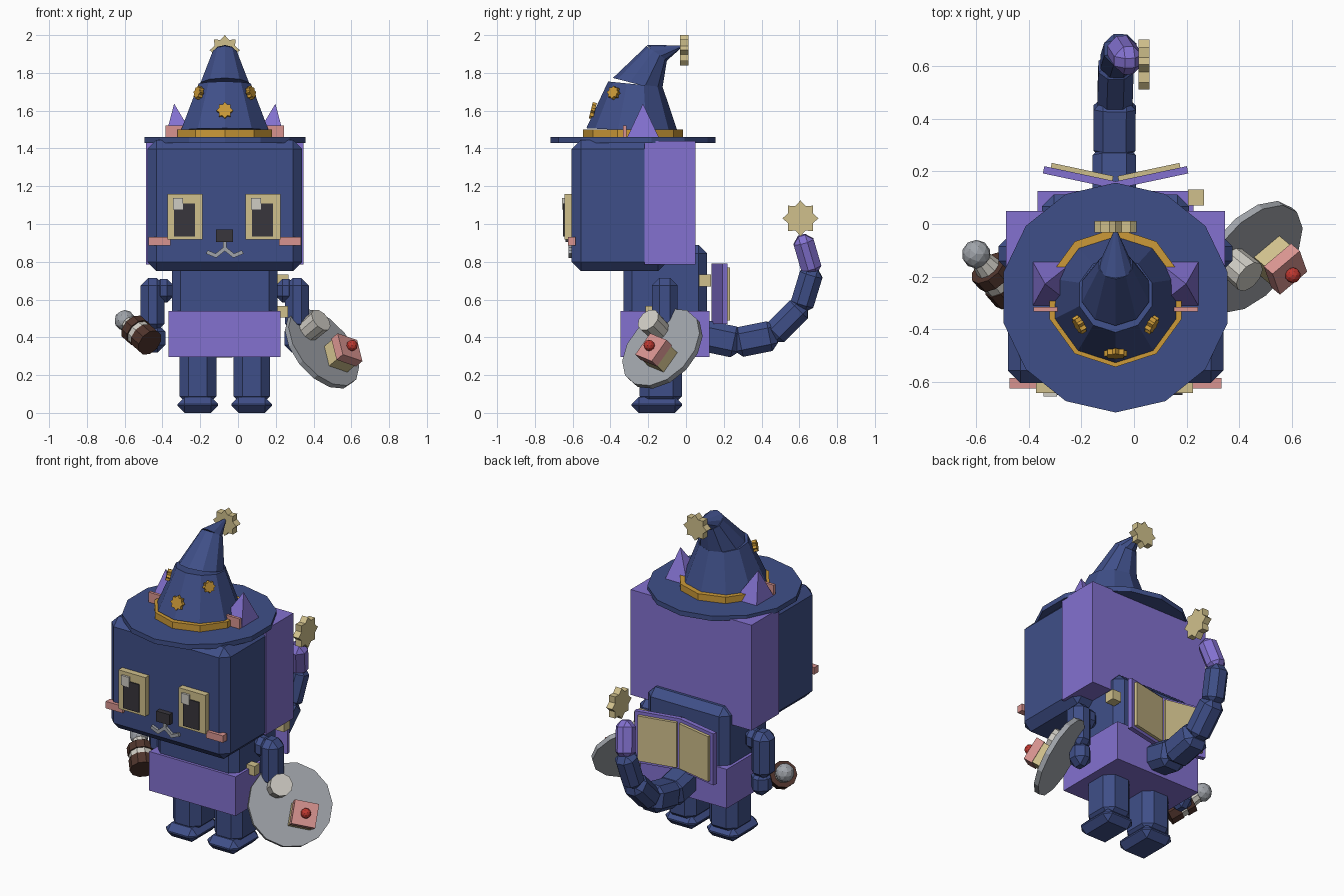
import bpy, bmesh, math
from mathutils import Matrix, Vector

if "Cube" in bpy.data.objects:
    bpy.data.objects.remove(bpy.data.objects["Cube"])

CX = -0.07  # symmetry plane of the figure


def mat(name, hexcol):
    m = bpy.data.materials.new(name)
    lin = []
    for i in (0, 2, 4):
        c = int(hexcol[i:i + 2], 16) / 255
        lin.append(c / 12.92 if c < 0.04045 else ((c + 0.055) / 1.055) ** 2.4)
    m.diffuse_color = (*lin, 1)
    m.use_nodes = True
    m.node_tree.nodes["Principled BSDF"].inputs["Base Color"].default_value = m.diffuse_color
    return m


BLUE, PURPLE = mat("night blue", "3f4f88"), mat("purple", "8371d0")
GOLD, CREAM = mat("gold", "cc9a38"), mat("cream", "d0c08c")
DARK, PINK = mat("charcoal", "38363c"), mat("pink", "d89490")
GRAY, LIGHT = mat("gray", "a0a4aa"), mat("off white", "cfccc4")
BROWN, RED = mat("brown", "4f342c"), mat("red", "c03830")


def finish(bm, name, material, matrix=None):
    if matrix is not None:
        bm.transform(matrix)
    bmesh.ops.recalc_face_normals(bm, faces=bm.faces)
    me = bpy.data.meshes.new(name)
    bm.to_mesh(me)
    bm.free()
    me.materials.append(material)
    ob = bpy.data.objects.new(name, me)
    bpy.context.collection.objects.link(ob)
    return ob


def box(name, material, x, y, z, bevel=0, matrix=None):
    """Box from (min, max) ranges, optionally chamfered."""
    bm = bmesh.new()
    bmesh.ops.create_cube(bm, size=1)
    for v in bm.verts:
        v.co = [r[0] + (c + 0.5) * (r[1] - r[0]) for c, r in zip(v.co, (x, y, z))]
    if bevel:
        bmesh.ops.bevel(bm, geom=bm.edges[:], offset=bevel, segments=1, affect='EDGES')
    return finish(bm, name, material, matrix)


def mirror_range(r):
    return (2 * CX - r[1], 2 * CX - r[0])


def pair(name, material, x, y, z, bevel=0):
    box("left_" + name, material, x, y, z, bevel)
    box("right_" + name, material, mirror_range(x), y, z, bevel)


def frame(origin, axis, side=Vector((1, 0, 0))):
    """Matrix whose z follows axis and whose x stays near side."""
    w = Vector(axis).normalized()
    u = (side - w * side.dot(w)).normalized()
    v = w.cross(u)
    m = Matrix((u, v, w)).transposed().to_4x4()
    m.translation = origin
    return m


def loft(name, material, rings, n, matrix=None, phase=-math.pi / 2):
    """Rings of (center x, y, z, radius, tilt back) joined with flat faces."""
    bm = bmesh.new()
    rows = []
    for cx, cy, cz, r, tilt in rings:
        rot = Matrix.Rotation(-tilt, 3, 'X')
        rows.append([bm.verts.new(Vector((cx, cy, cz)) + rot @ Vector(
            (r * math.cos(phase + math.tau * i / n), r * math.sin(phase + math.tau * i / n), 0)))
            for i in range(n)])
    for a, b in zip(rows, rows[1:]):
        for i in range(n):
            bm.faces.new((a[i], a[(i + 1) % n], b[(i + 1) % n], b[i]))
    bm.faces.new(rows[0][::-1])
    bm.faces.new(rows[-1])
    return finish(bm, name, material, matrix)


def rod(name, material, matrix, z0, z1, r0, r1, n=12):
    return loft(name, material, [(0, 0, z0, r0, 0), (0, 0, z1, r1, 0)], n, matrix)


def star(name, material, center, normal, r, thick):
    bm = bmesh.new()
    pts = [(r if i % 2 == 0 else r * 0.74) for i in range(16)]
    vs = [bm.verts.new((p * math.cos(math.tau * i / 16), p * math.sin(math.tau * i / 16), -thick / 2))
          for i, p in enumerate(pts)]
    f = bm.faces.new(vs)
    ex = bmesh.ops.extrude_face_region(bm, geom=[f])
    bmesh.ops.translate(bm, vec=(0, 0, thick), verts=[g for g in ex["geom"] if isinstance(g, bmesh.types.BMVert)])
    return finish(bm, name, material, frame(center, normal, Vector((0, 0, 1))))


def ball(name, material, center, r, sub=1):
    bm = bmesh.new()
    bmesh.ops.create_icosphere(bm, subdivisions=sub, radius=r)
    return finish(bm, name, material, Matrix.Translation(center))


# Head: blue face block and purple hair block
box("head", BLUE, (-0.48, 0.34), (-0.605, -0.1), (0.75, 1.445), 0.048)
box("hair_back", PURPLE, (-0.486, 0.346), (-0.22, 0.05), (0.785, 1.44))

# Face
for side, dx in (("left", 0), ("right", 0.413)):
    box(side + "_eye_frame", CREAM, (-0.373 + dx, -0.188 + dx), (-0.643, -0.6), (0.918, 1.16))
    box(side + "_pupil", DARK, (-0.338 + dx, -0.228 + dx), (-0.65, -0.64), (0.934, 1.108))
    box(side + "_eye_glint", LIGHT, (-0.345 + dx, -0.292 + dx), (-0.656, -0.64), (1.077, 1.138))
pair("cheek", PINK, (-0.473, -0.357), (-0.625, -0.585), (0.887, 0.93))
box("nose", DARK, (-0.117, -0.027), (-0.637, -0.6), (0.905, 0.97))
box("mouth_stem", GRAY, (CX - 0.009, CX + 0.009), (-0.622, -0.6), (0.86, 0.905))
for s in (-1, 1):
    for x0, z0, x1, z1 in ((0, 0.87, 0.05, 0.83), (0.042, 0.83, 0.095, 0.852)):
        a, b = Vector((CX + s * x0, -0.612, z0)), Vector((CX + s * x1, -0.612, z1))
        box("mouth_stroke", GRAY, (-0.01, 0.01), (-0.01, 0.01), (0, (b - a).length),
            0, frame(a, b - a, Vector((0, 1, 0))))

# Ears poking through the brim
for s in (-1, 1):
    bm = bmesh.new()
    base = [bm.verts.new((CX + s * x, y, 1.44)) for x, y in
            ((0.32, -0.32), (0.32, -0.135), (0.15, -0.135), (0.15, -0.32))]
    tip = bm.verts.new((CX + s * 0.268, -0.228, 1.637))
    bm.faces.new(base)
    for i in range(4):
        bm.faces.new((base[i], base[(i + 1) % 4], tip))
    finish(bm, "ear", PURPLE)
pair("inner_ear", PINK, (-0.383, -0.29), (-0.333, -0.315), (1.44, 1.522))

# Hat
HY = -0.28
loft("hat_brim", BLUE, [(CX, HY, 1.43, 0.437, 0), (CX, HY, 1.46, 0.437, 0)], 14)
loft("hat_band", GOLD, [(CX, HY, 1.455, 0.264, 0), (CX, HY, 1.5, 0.264, 0)], 10)
loft("hat_lower", BLUE, [(CX, -0.285, 1.495, 0.243, 0.05), (CX, -0.268, 1.74, 0.145, 0.1)], 10)
loft("hat_middle", BLUE, [(CX, -0.257, 1.74, 0.134, 0.25), (CX, -0.155, 1.905, 0.066, 0.6)], 10)
loft("hat_tip", BLUE, [(CX, -0.163, 1.898, 0.066, 0.85), (CX, -0.03, 1.938, 0.008, 1.2)], 10)
star("hat_pompom_star", CREAM, (CX, -0.01, 1.92), (0, 1, 0), 0.08, 0.044)
star("hat_front_star", GOLD, (CX, -0.493, 1.6), (0, -1, 0.25), 0.044, 0.022)
for s in (-1, 1):
    star("hat_side_star", GOLD, (CX + s * 0.138, -0.383, 1.695), (s * 0.85, -0.5, 0.25), 0.036, 0.024)

# Body, skirt, legs and feet
box("torso", BLUE, (-0.35, 0.21), (-0.33, 0.112), (0.33, 0.89), 0.045)
box("skirt", PURPLE, (-0.368, 0.226), (-0.347, 0.125), (0.297, 0.54))
pair("leg", BLUE, (-0.31, -0.115), (-0.245, -0.02), (0.04, 0.36), 0.048)
pair("foot", BLUE, (-0.32, -0.105), (-0.288, -0.02), (0.0, 0.085), 0.038)

# Arms
pair("shoulder", BLUE, (-0.445, -0.34), (-0.165, -0.06), (0.585, 0.71), 0.035)
pair("arm", BLUE, (-0.515, -0.39), (-0.18, -0.045), (0.43, 0.715), 0.04)
pair("hand", BLUE, (-0.5, -0.385), (-0.175, -0.05), (0.32, 0.47), 0.04)

# Strap buckles
box("back_buckle", CREAM, (0.205, 0.267), (0.07, 0.132), (0.67, 0.732))
box("side_buckle", CREAM, (0.21, 0.265), (-0.215, -0.165), (0.505, 0.565))

# Open book on the back
for s in (-1, 1):
    m = Matrix.Translation((CX, 0.148, 0)) @ Matrix.Rotation(s * math.radians(12), 4, 'Z')
    cover, page = sorted((0, s * 0.28)), sorted((s * 0.015, s * 0.255))
    box("book_cover", PURPLE, cover, (-0.014, 0.014), (0.47, 0.79), 0, m)
    box("book_page", CREAM, page, (0.012, 0.032), (0.49, 0.77), 0, m)

# Tail: chamfered blocks along a curved path, star at the end
path = [(-0.075, 0.09, 0.41), (-0.075, 0.27, 0.372), (-0.073, 0.46, 0.41),
        (-0.068, 0.61, 0.56), (-0.05, 0.668, 0.75), (-0.015, 0.612, 0.94)]
for i, (a, b) in enumerate(zip(path, path[1:])):
    a, b = Vector(a), Vector(b)
    w = (0.083, 0.08, 0.067, 0.062, 0.055)[i]
    box("tail_tip" if i == 4 else "tail_segment", PURPLE if i == 4 else BLUE,
        (-w, w), (-w, w), (-0.018, (b - a).length + (0 if i == 4 else 0.018)), 0.036, frame(a, b - a))
star("tail_star", CREAM, (0.038, 0.606, 1.03), (1, 0, 0), 0.095, 0.042)

# Serving plate with cup and cake
N = Vector((0.64, -0.54, 0.54)).normalized()
P = Vector((0.445, -0.125, 0.34))
plate = frame(P, N, Vector((0.75, 0.62, -0.25)))
rod("plate", GRAY, plate, -0.015, 0.015, 0.244, 0.244, 14)
inv = plate.inverted()
cup = inv @ Vector((0.415, -0.18, 0.472))
rod("cup", LIGHT, plate @ Matrix.Translation((cup.x, cup.y, 0)), 0.01, 0.12, 0.062, 0.066, 10)
cherry = Vector((0.604, -0.195, 0.357))
c = inv @ cherry
spot = plate @ Matrix.Translation((c.x, c.y, 0))
box("cake", CREAM, (-0.065, 0.065), (-0.065, 0.065), (0.01, 0.08), 0, spot)
box("cake_icing", PINK, (-0.07, 0.07), (-0.07, 0.07), (0.08, 0.132), 0, spot)
ball("cherry", RED, cherry, 0.03, 2)

# Banded bottle with a round stopper
top, end = Vector((-0.6, -0.115, 0.49)), Vector((-0.465, -0.27, 0.37))
bottle = frame(top, end - top)
ball("stopper", GRAY, top, 0.055, 2)
for name, m, z0, z1, r0, r1 in (("bottle_neck", LIGHT, 0.03, 0.085, 0.04, 0.052),
                                ("bottle_collar", BROWN, 0.08, 0.13, 0.078, 0.078),
                                ("bottle_body", LIGHT, 0.13, 0.165, 0.07, 0.07),
                                ("bottle_base", BROWN, 0.165, 0.235, 0.075, 0.075)):
    rod(name, m, bottle, z0, z1, r0, r1, 10)
